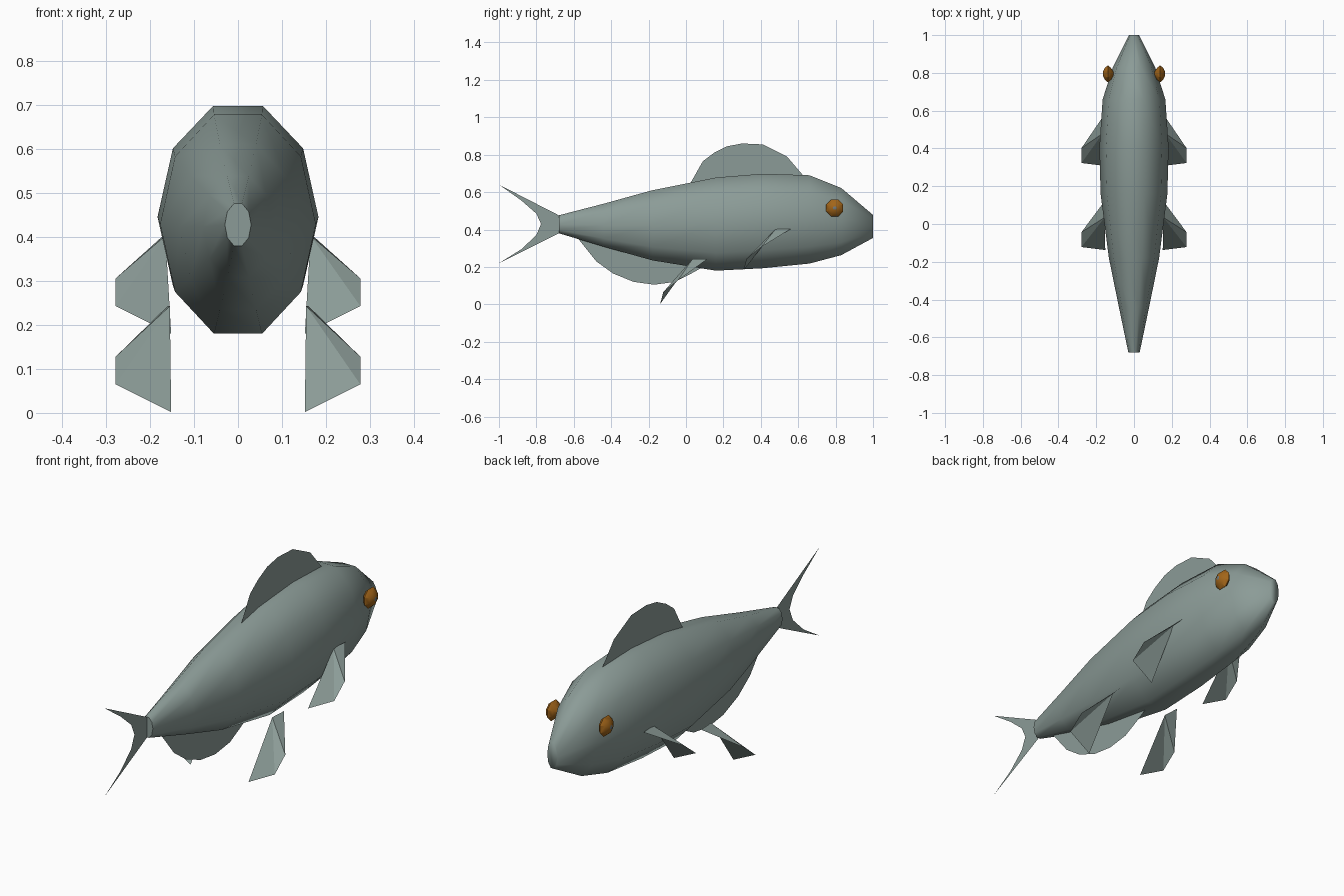
import bpy, bmesh, math
from mathutils import Matrix

if "Cube" in bpy.data.objects:
    bpy.data.objects.remove(bpy.data.objects["Cube"])


def colour(name, rgb):
    m = bpy.data.materials.new(name)
    m.diffuse_color = (*rgb, 1)
    m.use_nodes = True
    m.node_tree.nodes["Principled BSDF"].inputs["Base Color"].default_value = m.diffuse_color
    return m


SCALE = colour("grey green", (0.26, 0.33, 0.31))
AMBER = colour("amber", (0.36, 0.13, 0.01))
PUPIL = colour("pupil grey", (0.16, 0.19, 0.20))


def add(name, verts, faces, *mats, smooth=None):
    me = bpy.data.meshes.new(name)
    me.from_pydata(verts, [], faces)
    for m in mats:
        me.materials.append(m)
    ob = bpy.data.objects.new(name, me)
    bpy.context.collection.objects.link(ob)
    if smooth:
        bpy.ops.object.select_all(action='DESELECT')
        ob.select_set(True)
        bpy.context.view_layer.objects.active = ob
        bpy.ops.object.shade_smooth_by_angle(angle=math.radians(smooth))
    return ob


def loft(rings):
    """Skin equal-length rings and cap both ends."""
    n = len(rings[0])
    faces = [(a * n + i, a * n + (i + 1) % n, (a + 1) * n + (i + 1) % n, (a + 1) * n + i)
             for a in range(len(rings) - 1) for i in range(n)]
    faces += [tuple(range(n))[::-1], tuple(range((len(rings) - 1) * n, len(rings) * n))]
    return [v for r in rings for v in r], faces


def fix_normals(ob):
    bm = bmesh.new()
    bm.from_mesh(ob.data)
    bmesh.ops.recalc_face_normals(bm, faces=bm.faces)
    bm.to_mesh(ob.data)
    bm.free()


# Body: ten-sided sections (y, half width, bottom, top)
SECTIONS = [(-0.68, 0.030, 0.380, 0.476), (-0.44, 0.080, 0.308, 0.538),
            (-0.18, 0.133, 0.235, 0.610), (0.16, 0.177, 0.180, 0.678),
            (0.41, 0.183, 0.193, 0.698), (0.66, 0.166, 0.218, 0.690),
            (0.83, 0.112, 0.263, 0.622), (1.00, 0.027, 0.355, 0.478)]
rings = []
for y, w, lo, hi in SECTIONS:
    h = (hi - lo) / 2 / math.sin(math.radians(72))
    rings.append([(w * math.cos(i * math.pi / 5), y, (lo + hi) / 2 + h * math.sin(i * math.pi / 5))
                  for i in range(10)])
body = add("body", *loft(rings), SCALE, smooth=65)
fix_normals(body)

# Thin fins on the centre line, outlined in (y, z)
FINS = {
    "dorsal_fin": [(0.025, 0.65), (0.09, 0.765), (0.15, 0.81), (0.22, 0.845), (0.30, 0.86),
                   (0.41, 0.855), (0.54, 0.79), (0.63, 0.685), (0.40, 0.64)],
    "anal_fin": [(-0.58, 0.355), (-0.48, 0.23), (-0.39, 0.165), (-0.28, 0.12), (-0.17, 0.105),
                 (-0.06, 0.12), (0.02, 0.16), (0.11, 0.21), (-0.15, 0.27)],
    "tail_fin": [(-0.68, 0.476), (-1.0, 0.64), (-0.88, 0.555), (-0.80, 0.485), (-0.775, 0.43),
                 (-0.80, 0.37), (-0.88, 0.295), (-1.0, 0.22), (-0.68, 0.38)],
}
for name, outline in FINS.items():
    add(name, [(0, y, z) for y, z in outline], [tuple(range(len(outline)))], SCALE)

# Paired folded fins: root, front root, outer front, outer rear, lower tip
FOLDED = [(0.155, 0.035, 0.243), (0.160, 0.115, 0.243), (0.278, -0.043, 0.128),
          (0.278, -0.122, 0.065), (0.152, -0.138, 0.002)]
for side, s in (("right", 1), ("left", -1)):
    for name, dx, dy, dz, droot in (("pelvic_fin", 0, 0, 0, 0), ("pectoral_fin", 0.01, 0.445, 0.178, -0.018)):
        pts = [(s * (x + (dx if i < 2 else 0)), y + dy, z + dz + (droot if i < 2 else 0))
               for i, (x, y, z) in enumerate(FOLDED)]
        add(f"{side}_{name}", pts, [(0, 1, 2), (0, 2, 3), (0, 3, 4)], SCALE)

    # Eye: faceted lens with a small pupil cap
    lens = [[(s * x, 0.795 + r * math.cos(i * math.pi / 4 + 0.39), 0.515 + r * math.sin(i * math.pi / 4 + 0.39))
             for i in range(8)]
            for x, r in ((0.108, 0.010), (0.122, 0.034), (0.138, 0.049), (0.154, 0.034), (0.165, 0.010))]
    eye = add(f"{side}_eye", *loft(lens), AMBER, PUPIL, smooth=30)
    fix_normals(eye)
    for p in eye.data.polygons:
        p.material_index = 1 if abs(p.center.x) > 0.164 else 0
